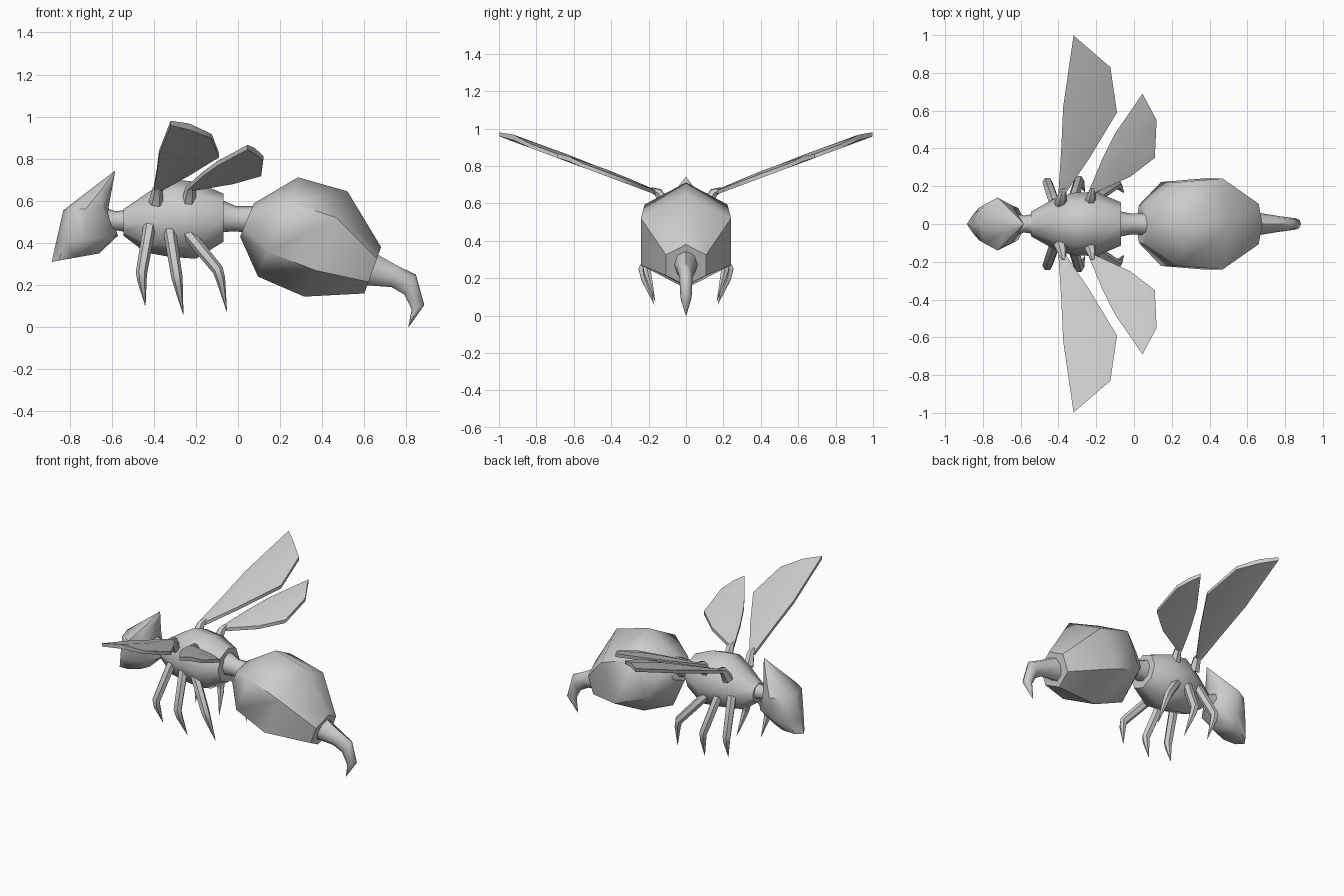
import bpy, bmesh, math
from mathutils import Vector

cube = bpy.data.objects.get("Cube")
if cube:
    bpy.data.objects.remove(cube, do_unlink=True)

grey = bpy.data.materials.new("plain grey")
grey.use_nodes = True
grey.diffuse_color = (0.6, 0.6, 0.6, 1)
grey.node_tree.nodes["Principled BSDF"].inputs["Base Color"].default_value = (0.6, 0.6, 0.6, 1)


def skin(name, rings, angle=50):
    """Join closed rings of points into one capped, smooth-shaded solid."""
    bm = bmesh.new()
    loops = [[bm.verts.new(p) for p in ring] for ring in rings]
    n = len(loops[0])
    for a, b in zip(loops, loops[1:]):
        for i in range(n):
            j = (i + 1) % n
            bm.faces.new((a[i], a[j], b[j], b[i]))
    bm.faces.new(loops[0][::-1])
    bm.faces.new(loops[-1])
    bmesh.ops.remove_doubles(bm, verts=bm.verts, dist=0.0005)
    bmesh.ops.recalc_face_normals(bm, faces=bm.faces)
    mesh = bpy.data.meshes.new(name)
    bm.to_mesh(mesh)
    bm.free()
    obj = bpy.data.objects.new(name, mesh)
    bpy.context.collection.objects.link(obj)
    mesh.materials.append(grey)
    bpy.ops.object.select_all(action='DESELECT')
    obj.select_set(True)
    bpy.context.view_layer.objects.active = obj
    bpy.ops.object.shade_smooth_by_angle(angle=math.radians(angle))
    return obj


def body(name, sections, sides=6, angle=50):
    """Loft sections given as top (x, z), bottom (x, z) and half width."""
    angles = [2 * math.pi * i / sides for i in range(sides)]
    widest = max(math.sin(a) for a in angles)
    rings = []
    for tx, tz, bx, bz, w in sections:
        top, bottom = Vector((tx, 0, tz)), Vector((bx, 0, bz))
        mid, half = (top + bottom) / 2, (top - bottom) / 2
        side = Vector((0, w / widest, 0))
        rings.append([mid + half * math.cos(a) + side * math.sin(a) for a in angles])
    return skin(name, rings, angle)


def limb(name, points, radii, sides=6):
    """Tapered tube through a few points."""
    pts = [Vector(p) for p in points]
    rings = []
    for i, (p, r) in enumerate(zip(pts, radii)):
        d = (pts[min(i + 1, len(pts) - 1)] - pts[max(i - 1, 0)]).normalized()
        u = d.cross(Vector((0, 1, 0))).normalized()
        v = d.cross(u)
        rings.append([p + (u * math.cos(t) + v * math.sin(t)) * r
                      for t in (2 * math.pi * k / sides for k in range(sides))])
    return skin(name, rings)


def wing(name, lead, trail, s):
    """Thin, slightly arched blade between leading and trailing edges."""
    def at(p, lift):
        return Vector((p.x, s * p.y, 0.598 + 0.372 * p.y + lift))
    rings = []
    for a, b in zip(lead, trail):
        a, b = Vector(a), Vector(b)
        m, t = a.lerp(b, 0.45), 0.011
        arch = 0.06 * (b - a).length
        rings.append([at(a, t), at(m, t + arch), at(b, t),
                      at(b, -t), at(m, arch * 0.5 - t), at(a, -t)])
    return skin(name, rings, 60)


# Head, neck, thorax, waist, abdomen and sting
body("head", [(-.885, .31, -.66, .35, .07), (-.865, .40, -.57, .435, .12),
              (-.83, .555, -.615, .57, .14), (-.70, .655, -.60, .65, .07),
              (-.586, .742, -.584, .738, .002)], 8)
body("neck", [(-.64, .57, -.62, .45, .055), (-.58, .55, -.58, .46, .045),
              (-.52, .56, -.52, .45, .055)], 8)
body("thorax", [(-.545, .56, -.545, .435, .065), (-.42, .645, -.44, .355, .13),
                (-.32, .705, -.33, .335, .165), (-.20, .69, -.20, .325, .17),
                (-.07, .635, -.07, .405, .115)], 8)
body("waist", [(-.09, .61, -.09, .45, .07), (-.01, .575, -.02, .455, .055),
               (.09, .575, .05, .45, .06)], 8)
body("abdomen", [(.075, .588, .01, .43, .10), (.285, .712, .095, .24, .222),
                 (.52, .645, .315, .145, .241), (.68, .38, .60, .16, .107)], 6)
body("sting", [(.655, .35, .60, .20, .065), (.76, .29, .73, .19, .045),
               (.845, .25, .79, .155, .035), (.885, .105, .825, .085, .03),
               (.811, .0, .809, .002, .002)], 8)

# Hip, knee and foot points of the three legs, given for one side
legs = {
    "front": ((-.42, .11, .48), (-.46, .225, .25), (-.44, .175, .10)),
    "middle": ((-.325, .12, .46), (-.29, .235, .235), (-.26, .17, .06)),
    "rear": ((-.25, .11, .46), (-.09, .215, .265), (-.053, .165, .075)),
}
# Leading and trailing edges of both wings, with the root posts
wings = {
    "fore": ([(-.40, .165), (-.385, .40), (-.375, .62), (-.32, .998)],
             [(-.36, .165), (-.235, .35), (-.09, .59), (-.125, .83)]),
    "hind": ([(-.245, .16), (-.17, .34), (-.10, .48), (.045, .69)],
             [(-.205, .165), (-.02, .25), (.11, .35), (.12, .55)]),
}
for side, s in (("near", -1), ("far", 1)):
    for name, pts in legs.items():
        hip, knee, foot = (Vector((x, s * y, z)) for x, y, z in pts)
        limb(f"{name}_leg_{side}", (hip, knee.lerp(hip, .03), knee.lerp(foot, .2), foot),
             (.03, .027, .022, .001))
    for name, (lead, trail) in wings.items():
        wing(f"{name}_wing_{side}", lead, trail, s)
        x = (lead[0][0] + trail[0][0]) / 2
        limb(f"{name}_wing_root_{side}",
             ((x - .01, s * .11, .59), (x, s * .15, .66), (x + .005, s * .19, .675)),
             (.035, .025, .012))
